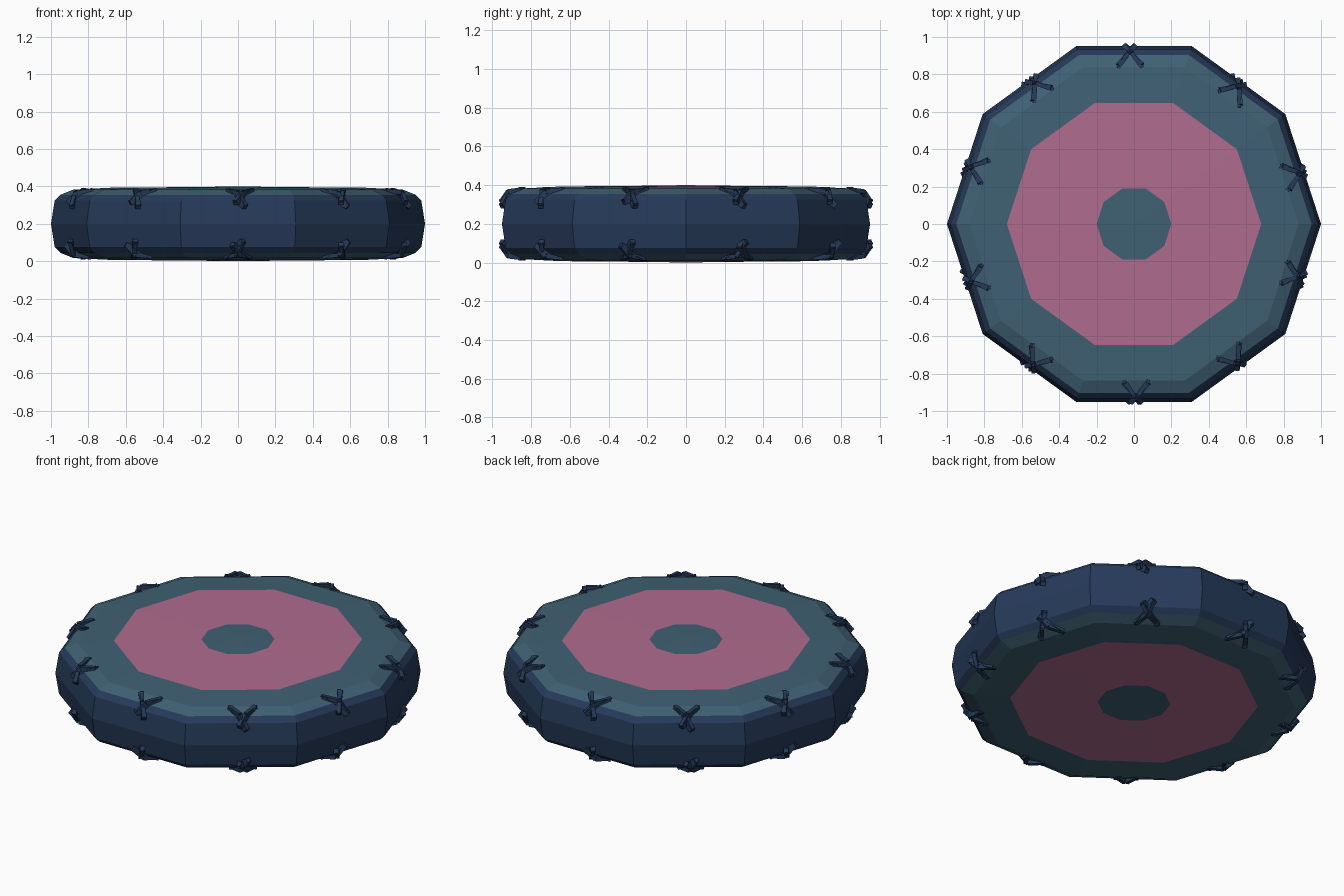
import bpy, bmesh, math, random
from mathutils import Vector, Matrix

if "Cube" in bpy.data.objects:
    bpy.data.objects.remove(bpy.data.objects["Cube"])

random.seed(4)


def mat(name, c):
    m = bpy.data.materials.new(name)
    m.diffuse_color = (*c, 1)
    m.use_nodes = True
    m.node_tree.nodes["Principled BSDF"].inputs["Base Color"].default_value = m.diffuse_color
    return m


teal = mat("teal fabric", (0.050, 0.118, 0.172))
pink = mat("pink fabric", (0.43, 0.148, 0.27))
blue = mat("navy fabric", (0.019, 0.042, 0.100))


def finish(name, bm, mats):
    bmesh.ops.recalc_face_normals(bm, faces=bm.faces)
    me = bpy.data.meshes.new(name)
    bm.to_mesh(me)
    bm.free()
    for m in mats:
        me.materials.append(m)
    ob = bpy.data.objects.new(name, me)
    bpy.context.collection.objects.link(ob)


# Cushion body: ten-sided, (radius, height, colour of the band that follows)
N = 10
half = [(0.20, 0.397, 1), (0.68, 0.393, 0), (0.88, 0.383, 0), (0.95, 0.355, 2), (0.98, 0.325, 2)]
prof = half + [(1.0, 0.2, 2)] + [(r, 0.4 - z, 0) for r, z, _ in reversed(half)]
bands = [1, 0, 0, 2, 2, 2, 2, 0, 0, 1]

bm = bmesh.new()
rings = []
for r, z, _ in prof:
    rings.append([bm.verts.new((r * math.cos(i * math.tau / N), r * math.sin(i * math.tau / N), z))
                  for i in range(N)])
for a, b, col in zip(rings, rings[1:], bands):
    for i in range(N):
        j = (i + 1) % N
        bm.faces.new((a[i], a[j], b[j], b[i])).material_index = col

# Central buttons, slightly domed fans on top and bottom
for ring, z in ((rings[0], 0.4), (rings[-1], 0.0)):
    c = bm.verts.new((0, 0, z))
    for i in range(N):
        bm.faces.new((ring[i], ring[(i + 1) % N], c)).material_index = 0
finish("cushion", bm, [teal, pink, blue])


# Crossed stitches over both seams, one per side
def thread(bm, p, q, w):
    p, q = Vector(p), Vector(q)
    rot = (q - p).to_track_quat('X', 'Z').to_matrix().to_4x4()
    m = Matrix.Translation((p + q) / 2) @ rot @ Matrix.Diagonal(((q - p).length, w, w, 1))
    bmesh.ops.create_cube(bm, size=1, matrix=m)


for name, bottom in (("top_stitches", False), ("bottom_stitches", True)):
    bm = bmesh.new()
    for i in range(N):
        ang = (i + 0.5) * math.tau / N
        turn = Matrix.Rotation(ang + random.uniform(-0.02, 0.02), 4, 'Z')
        for s in (-1, 1):
            k = random.uniform(-0.012, 0.012)
            ends = [(0.835, s * 0.065 + k, 0.378), (0.953, -s * 0.028 + k, 0.302 + 0.01 * s)]
            if bottom:
                ends = [(x, y, 0.4 - z) for x, y, z in ends]
            thread(bm, turn @ Vector(ends[0]) + turn.to_3x3() @ Vector((0.012, 0, 0)),
                   turn @ Vector(ends[1]), 0.028)
            # raised strand so the cross bulges over the seam
            mid = Vector((0.915, s * 0.01 + k, 0.368 if not bottom else 0.032))
            thread(bm, turn @ Vector(ends[0]), turn @ mid, 0.022)
            thread(bm, turn @ mid, turn @ Vector(ends[1]), 0.022)
    finish(name, bm, [blue])
